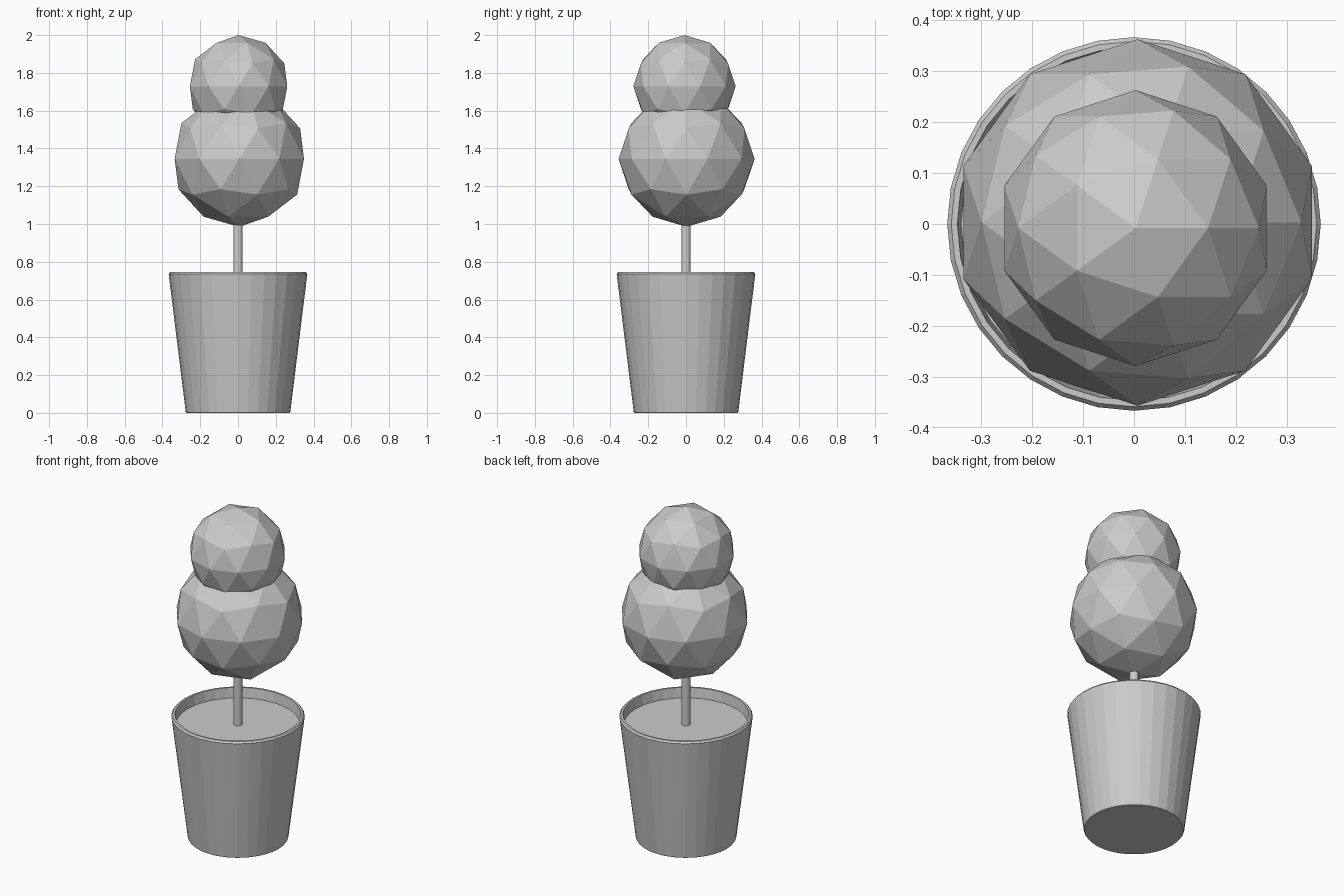
import bpy, math

if "Cube" in bpy.data.objects:
    bpy.data.objects.remove(bpy.data.objects["Cube"])

SIDES = 32


def lathe(name, profile, sides=SIDES):
    """Revolve an (r, z) profile around the z axis; ends are capped."""
    verts, faces = [], []
    for r, z in profile:
        for i in range(sides):
            a = 2 * math.pi * i / sides
            verts.append((r * math.sin(a), -r * math.cos(a), z))
    for k in range(len(profile) - 1):
        for i in range(sides):
            j = (i + 1) % sides
            faces.append((k * sides + i, k * sides + j,
                          (k + 1) * sides + j, (k + 1) * sides + i))
    last = (len(profile) - 1) * sides
    faces.append(tuple(reversed(range(sides))))
    faces.append(tuple(range(last, last + sides)))
    mesh = bpy.data.meshes.new(name)
    mesh.from_pydata(verts, [], faces)
    obj = bpy.data.objects.new(name, mesh)
    bpy.context.collection.objects.link(obj)
    return obj


def foliage(name, radius, location):
    """Low-poly clipped foliage ball."""
    bpy.ops.mesh.primitive_ico_sphere_add(subdivisions=2, radius=radius,
                                          location=location)
    bpy.context.object.name = name


# Tapered pot with chamfered rim; the inner cap is the soil level
lathe("pot", [(0.272, 0.0), (0.277, 0.006), (0.367, 0.735), (0.359, 0.745),
              (0.347, 0.745), (0.338, 0.67)])

# Soil surface inside the rim
lathe("soil", [(0.337, 0.672), (0.340, 0.685)])

# Thin trunk running from the soil into the lower ball
lathe("trunk", [(0.025, 0.675), (0.025, 1.15)], 16)

# Two stacked foliage balls
foliage("lower_foliage", 0.36, (0.007, 0.003, 1.345))
foliage("upper_foliage", 0.271, (0.003, -0.008, 1.729))
